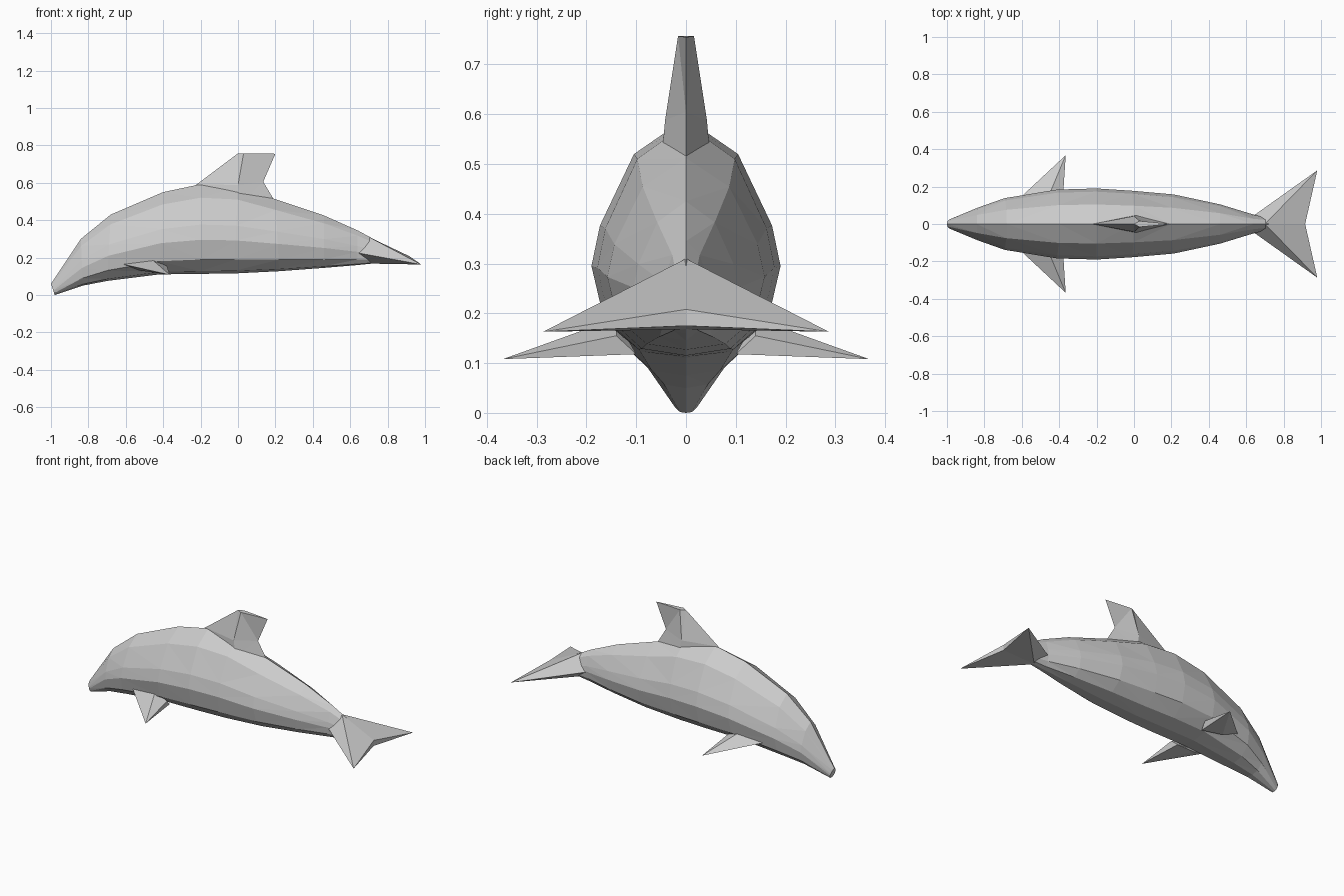
import bpy, bmesh

if "Cube" in bpy.data.objects:
    bpy.data.objects.remove(bpy.data.objects["Cube"])


def finish(name, bm, mirror=False):
    bmesh.ops.triangulate(bm, faces=bm.faces[:])
    bmesh.ops.recalc_face_normals(bm, faces=bm.faces[:])
    me = bpy.data.meshes.new(name)
    bm.to_mesh(me)
    bm.free()
    ob = bpy.data.objects.new(name, me)
    bpy.context.collection.objects.link(ob)
    if mirror:
        mod = ob.modifiers.new("mirror", 'MIRROR')
        mod.use_axis = (False, True, False)
        mod.merge_threshold = 0.001
    return ob


def loft(name, rings):
    bm = bmesh.new()
    loops = [[bm.verts.new(p) for p in r] for r in rings]
    n = len(loops[0])
    for a, b in zip(loops, loops[1:]):
        for i in range(n):
            j = (i + 1) % n
            bm.faces.new((a[i], a[j], b[j], b[i]))
    bm.faces.new(loops[0])
    bm.faces.new(loops[-1])
    return finish(name, bm)


def half_hull(name, points):
    bm = bmesh.new()
    for p in points:
        bm.verts.new(p)
    bmesh.ops.convex_hull(bm, input=bm.verts[:])
    loose = [v for v in bm.verts if not v.link_faces]
    bmesh.ops.delete(bm, geom=loose, context='VERTS')
    # open the centre plane so both halves join
    inner = [f for f in bm.faces if all(abs(v.co.y) < 1e-5 for v in f.verts)]
    bmesh.ops.delete(bm, geom=inner, context='FACES')
    return finish(name, bm, mirror=True)


# Body: cross-section as fractions of half width and height
half = [(0, 1), (.55, .85), (.91, .55), (1, .38), (.87, .16), (.5, .03), (0, 0)]
section = half + [(-y, z) for y, z in half[-2:0:-1]]
# x at top, x at bottom, top z, bottom z, half width
stations = [
    (-1.0, -.98, .06, .0, .024),
    (-.84, -.83, .30, .05, .088),
    (-.68, -.70, .43, .075, .138),
    (-.40, -.42, .55, .11, .184),
    (-.20, -.20, .592, .113, .19),
    (.0, -.02, .58, .115, .178),
    (.20, .22, .512, .127, .158),
    (.46, .46, .425, .145, .105),
    (.64, .64, .345, .16, .05),
    (.76, .76, .28, .172, .03),
]
loft("body", [[(xb + (xt - xb) * f, w * y, zb + (zt - zb) * f) for y, f in section]
              for xt, xb, zt, zb, w in stations])

# Dorsal fin: diamond sections from base to tip
fin = [
    ((-.30, .54), (.02, .50, .05), (.195, .505)),
    ((-.22, .592), (.0, .588, .042), (.135, .605)),
    ((.0, .757), (.03, .757, .016), (.20, .755)),
]
loft("dorsal_fin", [[(f[0], 0, f[1]), (s[0], s[2], s[1]), (r[0], 0, r[1]), (s[0], -s[2], s[1])]
                    for f, s, r in fin])

# Tail flukes
half_hull("tail_flukes", [
    (.70, 0, .31), (.64, .045, .225), (.79, .085, .222), (.98, .287, .163),
    (.915, 0, .208), (.915, 0, .175), (.70, 0, .168), (.78, .07, .185)])

# Side flippers
half_hull("flippers", [
    (-.62, .13, .165), (-.46, .14, .19), (-.38, .14, .155),
    (-.39, .10, .118), (-.52, .12, .13), (-.365, .368, .108)])
